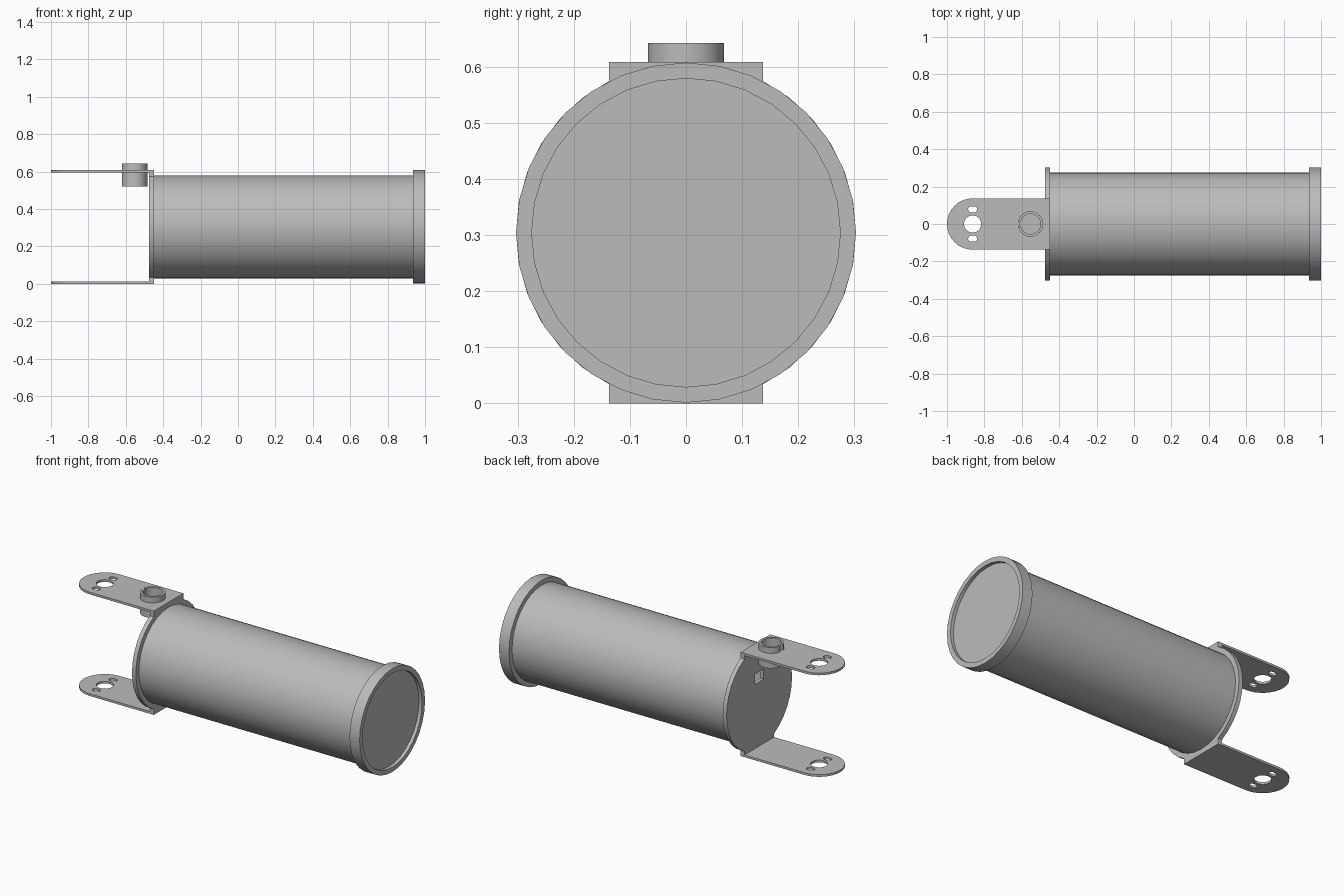
import bpy, bmesh
from math import cos, sin, pi, acos
from mathutils import Matrix

cube = bpy.data.objects.get("Cube")
if cube:
    bpy.data.objects.remove(cube)

grey = bpy.data.materials.new("metal grey")
grey.use_nodes = True
COLOUR = (0.5, 0.5, 0.5, 1)
grey.diffuse_color = COLOUR
grey.node_tree.nodes["Principled BSDF"].inputs["Base Color"].default_value = COLOUR

AXIS_Z = 0.304
R_BODY, R_RIM = 0.275, 0.303
HALF_TAB = 0.137


def arc(cx, cy, r, a0=0, a1=2 * pi, n=32):
    """Points along an arc; a full turn omits the repeated last point."""
    full = abs(a1 - a0 - 2 * pi) < 1e-6
    return [(cx + r * cos(a0 + (a1 - a0) * i / n), cy + r * sin(a0 + (a1 - a0) * i / n))
            for i in range(n if full else n + 1)]


def finish(name, mesh):
    obj = bpy.data.objects.new(name, mesh)
    bpy.context.collection.objects.link(obj)
    mesh.materials.clear()
    mesh.materials.append(grey)
    bpy.ops.object.select_all(action='DESELECT')
    obj.select_set(True)
    bpy.context.view_layer.objects.active = obj
    bpy.ops.object.shade_smooth_by_angle(angle=0.6)
    return obj


def plate(name, loops, thickness, matrix):
    """Extrude an outline with holes, centred on its own plane."""
    curve = bpy.data.curves.new(name, 'CURVE')
    curve.dimensions = '2D'
    curve.fill_mode = 'BOTH'
    curve.extrude = thickness / 2
    for loop in loops:
        spline = curve.splines.new('POLY')
        spline.points.add(len(loop) - 1)
        for point, (x, y) in zip(spline.points, loop):
            point.co = (x, y, 0, 1)
        spline.use_cyclic_u = True
    temp = bpy.data.objects.new(name + " outline", curve)
    bpy.context.collection.objects.link(temp)
    bpy.context.view_layer.update()
    mesh = bpy.data.meshes.new_from_object(
        temp.evaluated_get(bpy.context.evaluated_depsgraph_get()))
    bpy.data.objects.remove(temp)
    bm = bmesh.new()
    bm.from_mesh(mesh)
    bmesh.ops.remove_doubles(bm, verts=bm.verts, dist=1e-5)
    bmesh.ops.recalc_face_normals(bm, faces=bm.faces)
    bm.to_mesh(mesh)
    bm.free()
    mesh.transform(matrix)
    return finish(name, mesh)


def lathe(name, profile, closed):
    """Spin (x, radius) points about the long axis."""
    bm = bmesh.new()
    verts = [bm.verts.new((x, r, 0)) for x, r in profile]
    edges = [bm.edges.new(pair) for pair in zip(verts, verts[1:])]
    if closed:
        edges.append(bm.edges.new((verts[-1], verts[0])))
    bmesh.ops.spin(bm, geom=verts + edges, cent=(0, 0, 0), axis=(1, 0, 0),
                   angle=2 * pi, steps=32, use_merge=True)
    bmesh.ops.remove_doubles(bm, verts=bm.verts, dist=1e-5)
    bmesh.ops.recalc_face_normals(bm, faces=bm.faces)
    mesh = bpy.data.meshes.new(name)
    bm.to_mesh(mesh)
    bm.free()
    mesh.transform(Matrix.Translation((0, 0, AXIS_Z)))
    return finish(name, mesh)


# Hollow barrel with a closed far end, and the rim around that end
lathe("barrel", [(-0.45, R_BODY), (0.98, R_BODY), (0.98, 0),
                 (0.96, 0), (0.96, 0.25), (-0.45, 0.25)], closed=False)
lathe("end_rim", [(0.935, R_BODY), (0.935, R_RIM), (1, R_RIM), (1, R_BODY)], closed=True)

# Round flange with squared shoulders and a rectangular cable opening
a = acos(HALF_TAB / R_RIM)
outline = (arc(0, 0, R_RIM, -a, a, 12) + [(HALF_TAB, AXIS_Z), (-HALF_TAB, AXIS_Z)]
           + arc(0, 0, R_RIM, pi - a, pi + a, 12)
           + [(-HALF_TAB, -AXIS_Z), (HALF_TAB, -AXIS_Z)])
opening = [(-0.04, 0.085), (0.04, 0.085), (0.04, 0.145), (-0.04, 0.145)]
to_yz = Matrix(((0, 0, 1, -0.4625), (1, 0, 0, 0), (0, 1, 0, AXIS_Z), (0, 0, 0, 1)))
plate("flange", [outline, opening], 0.025, to_yz)

# Mounting tabs with a round hole and two slots; the upper one also holds the boss
TAB_X, BOSS_X = -0.863, -0.553
tab = arc(TAB_X, 0, HALF_TAB, pi / 2, 3 * pi / 2, 16) + [(-0.47, -HALF_TAB), (-0.47, HALF_TAB)]
holes = [arc(TAB_X, 0, 0.046)]
for side in (-1, 1):
    y = side * 0.078
    holes.append(arc(TAB_X + 0.008, y, 0.016, -pi / 2, pi / 2, 8)
                 + arc(TAB_X - 0.008, y, 0.016, pi / 2, 3 * pi / 2, 8))
boss_hole = arc(BOSS_X, 0, 0.06)
plate("lower_tab", [tab] + holes, 0.013, Matrix.Translation((0, 0, 0.0065)))
plate("upper_tab", [tab] + holes + [boss_hole], 0.013, Matrix.Translation((0, 0, 0.6015)))

# Split sleeve through the upper tab, open toward the tab end
gap = 0.2
sleeve = (arc(BOSS_X, 0, 0.068, -pi + gap, pi - gap)
          + arc(BOSS_X, 0, 0.054, pi - gap, -pi + gap))
plate("split_sleeve", [sleeve], 0.122, Matrix.Translation((0, 0, 0.581)))
